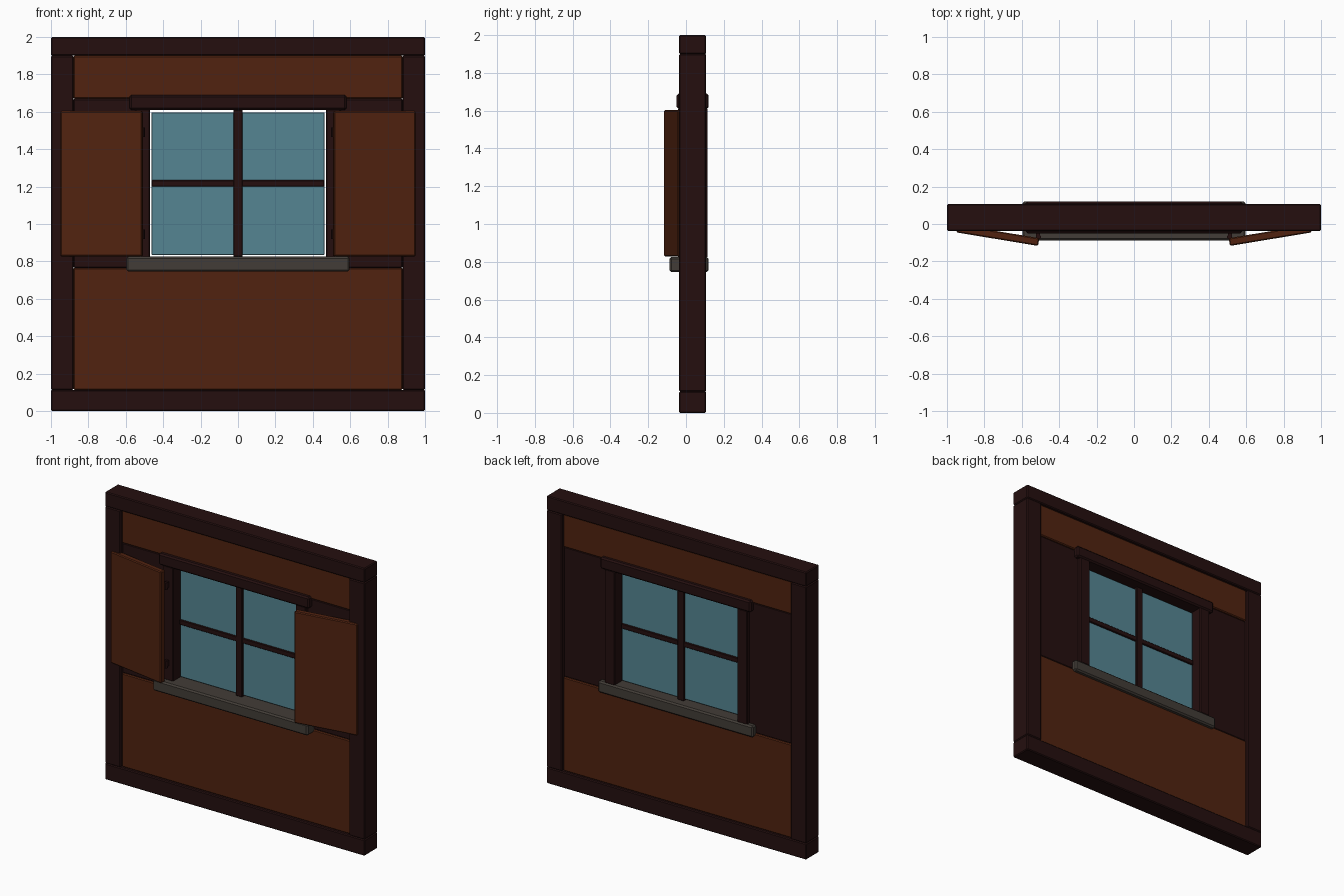
import bpy
from math import atan2
from mathutils import Matrix, Vector

cube = bpy.data.objects.get("Cube")
if cube:
    bpy.data.objects.remove(cube, do_unlink=True)


def material(name, rgb):
    m = bpy.data.materials.new(name)
    m.use_nodes = True
    m.diffuse_color = (*rgb, 1)
    bsdf = next(n for n in m.node_tree.nodes if n.type == 'BSDF_PRINCIPLED')
    bsdf.inputs["Base Color"].default_value = (*rgb, 1)
    bsdf.inputs["Roughness"].default_value = 0.8
    return m


DARK = material("dark timber", (0.018, 0.0048, 0.0048))
BROWN = material("brown wood", (0.082, 0.0165, 0.005))
GLASS = material("blue glass", (0.09, 0.235, 0.29))
STONE = material("grey stone", (0.055, 0.046, 0.038))


def box(name, x, y, z, mat, bevel=0.006):
    """Bevelled box given its (min, max) extent along each axis."""
    bpy.ops.mesh.primitive_cube_add(size=1)
    ob = bpy.context.object
    ob.name = name
    size = Vector([b - a for a, b in (x, y, z)])
    ob.data.transform(Matrix.Diagonal(size).to_4x4())
    ob.location = [(a + b) / 2 for a, b in (x, y, z)]
    ob.data.materials.append(mat)
    if bevel:
        mod = ob.modifiers.new("soft edges", 'BEVEL')
        mod.width = bevel
        mod.segments = 1
    return ob


def span(side, near, far):
    """Mirror an x extent onto the chosen side."""
    return tuple(sorted((side * near, side * far)))


FRAME_Y = (-0.037, 0.107)
PANEL_Y = (-0.02, 0.092)

# Outer frame beams and wall panels
box("bottom_beam", (-1, 1), FRAME_Y, (0, 0.113), DARK)
box("top_beam", (-1, 1), FRAME_Y, (1.9, 2), DARK)
box("lower_panel", (-0.88, 0.88), PANEL_Y, (0.113, 0.765), BROWN)
box("upper_panel", (-0.88, 0.88), PANEL_Y, (1.67, 1.9), BROWN)

# Window: lintel, sill, glass and glazing bars
box("lintel", (-0.58, 0.58), (-0.05, 0.12), (1.61, 1.69), DARK, 0.01)
box("sill", (-0.597, 0.597), (-0.088, 0.12), (0.745, 0.825), STONE, 0.01)
box("glass", (-0.462, 0.462), (0.025, 0.045), (0.834, 1.597), GLASS, 0.003)
box("upright_bar", (-0.025, 0.025), (0.01, 0.06), (0.825, 1.61), DARK, 0.004)
box("cross_bar", (-0.462, 0.462), (0.015, 0.055), (1.2, 1.235), DARK, 0.004)

for side, label in ((-1, "right"), (1, "left")):
    # Posts, wall boards beside the window, and window jambs
    box(label + "_post", span(side, 0.88, 1), FRAME_Y, (0.113, 1.9), DARK)
    box(label + "_side_board", span(side, 0.54, 0.88), (-0.015, 0.085),
        (0.765, 1.67), DARK)
    box(label + "_jamb", span(side, 0.47, 0.55), (-0.042, 0.113),
        (0.82, 1.615), DARK)

    # Open shutter, swung back until its outer edge rests on the post
    inner, outer = Vector((0.513, -0.117)), Vector((0.95, -0.045))
    run = outer - inner
    half = run.length / 2
    shutter = box(label + "_shutter", (-half, half), (0, 0.042),
                  (0.827, 1.603), BROWN)
    shutter.data.transform(Matrix.Translation((0, 0.021, 0)))
    mid = (inner + outer) / 2
    shutter.location.x, shutter.location.y = side * mid.x, mid.y
    shutter.rotation_euler.z = side * atan2(run.y, run.x)

    # Hinges between shutter and jamb
    for level, z in (("lower", 0.945), ("upper", 1.49)):
        bpy.ops.mesh.primitive_cylinder_add(
            vertices=12, radius=0.01, depth=0.05,
            location=(side * 0.507, -0.07, z))
        pin = bpy.context.object
        pin.name = f"{label}_{level}_hinge_pin"
        pin.data.materials.append(DARK)
        bpy.ops.object.shade_smooth_by_angle()
        box(f"{label}_{level}_hinge_leaf", span(side, 0.503, 0.525),
            (-0.075, -0.04), (z - 0.02, z + 0.02), DARK, 0)
